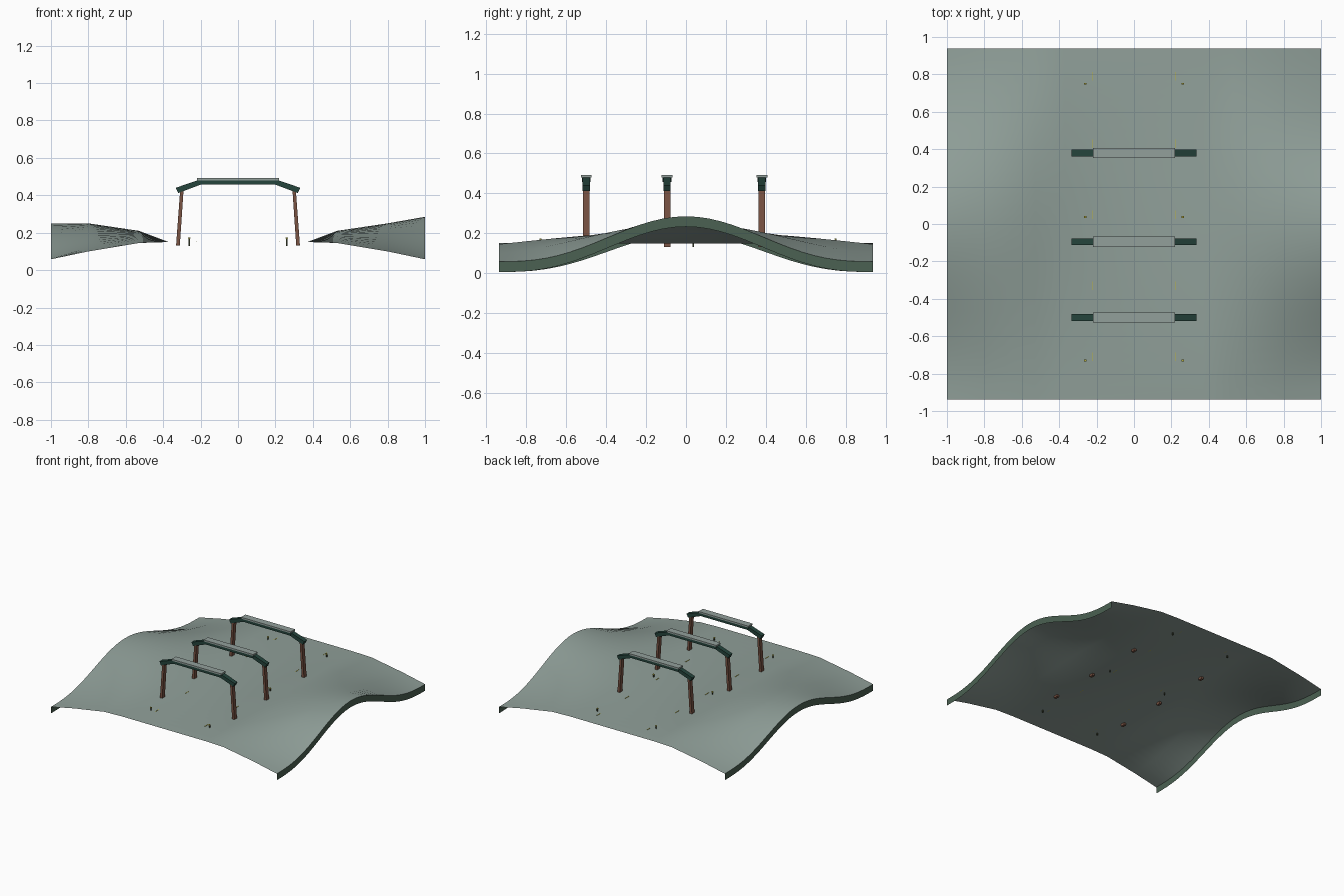
import bpy, bmesh, math
from mathutils import Matrix, Vector

cube = bpy.data.objects.get("Cube")
if cube:
    bpy.data.objects.remove(cube, do_unlink=True)


def material(name, rgb):
    m = bpy.data.materials.new(name)
    m.use_nodes = True
    m.diffuse_color = (*rgb, 1)
    m.node_tree.nodes["Principled BSDF"].inputs["Base Color"].default_value = (*rgb, 1)
    return m


GROUND = material("grey_green_ground", (0.28, 0.35, 0.32))
EDGE = material("moss_edge", (0.07, 0.12, 0.085))
STEEL = material("dark_green_steel", (0.018, 0.058, 0.045))
RUST = material("rust_brown", (0.19, 0.085, 0.055))
PANEL = material("pale_panel", (0.29, 0.35, 0.33))
YELLOW = material("yellow_paint", (0.5, 0.45, 0.05))
POST = material("dark_post", (0.05, 0.06, 0.03))


def finish(bm, name, mat, smooth=False):
    me = bpy.data.meshes.new(name)
    bm.to_mesh(me)
    bm.free()
    me.materials.append(mat)
    ob = bpy.data.objects.new(name, me)
    bpy.context.collection.objects.link(ob)
    if smooth:
        bpy.ops.object.select_all(action="DESELECT")
        ob.select_set(True)
        bpy.context.view_layer.objects.active = ob
        bpy.ops.object.shade_smooth_by_angle(angle=math.radians(40))
    return ob


def box(name, mat, centre, size):
    bm = bmesh.new()
    bmesh.ops.create_cube(bm, size=1, matrix=Matrix.Translation(centre) @ Matrix.Diagonal((*size, 1)))
    return finish(bm, name, mat)


def prism(name, mat, outline, y, depth):
    """Extrude an x-z outline along y, centred on y."""
    bm = bmesh.new()
    face = bm.faces.new([bm.verts.new((x, y - depth / 2, z)) for x, z in outline])
    ext = bmesh.ops.extrude_face_region(bm, geom=[face])
    verts = [g for g in ext["geom"] if isinstance(g, bmesh.types.BMVert)]
    bmesh.ops.translate(bm, verts=verts, vec=Vector((0, depth, 0)))
    bmesh.ops.recalc_face_normals(bm, faces=bm.faces)
    return finish(bm, name, mat)


# Ground: flat roadway between two rolling banks
HALF_Y, ROAD_Z, SKIRT = 0.938, 0.15, 0.052
# station x, height at the ends, height at the crest, sharpness of the crest
BANK = [(0.37, ROAD_Z, ROAD_Z, 1), (0.53, 0.145, 0.21, 1), (0.8, 0.1, 0.25, 1.6)]
LEFT = BANK + [(1, 0.058, 0.285, 2.7)]
RIGHT = BANK + [(1, 0.058, 0.25, 2.7)]
STATIONS = [(-x, a, b, p) for x, a, b, p in reversed(RIGHT)] + LEFT
YS = [HALF_Y * (i / 16 - 1) for i in range(33)]


def height(station, y):
    x, low, high, power = station
    return low + (high - low) * max(0, math.cos(math.pi * y / 2 / HALF_Y)) ** power


def sheet(name, mat, columns):
    bm = bmesh.new()
    cols = [[bm.verts.new(p) for p in col] for col in columns]
    for a, b in zip(cols, cols[1:]):
        for j in range(len(a) - 1):
            bm.faces.new((a[j], b[j], b[j + 1], a[j + 1]))
    return finish(bm, name, mat, True)


sheet("ground", GROUND, [[(s[0], y, height(s, y)) for y in YS] for s in STATIONS])

# Side skirts hanging below the outer edges of the banks
for side, s in (("right", STATIONS[0]), ("left", STATIONS[-1])):
    top = [(s[0], y, height(s, y)) for y in YS]
    low = [(x, y, z - SKIRT) for x, y, z in top]
    sheet(side + "_ground_edge", EDGE, [top, low] if s[0] > 0 else [low, top])

# Three gantries over the roadway
for n, y in enumerate((-0.5, -0.095, 0.38), 1):
    tag = f"gantry_{n}_"
    prism(tag + "beam", STEEL, [(-0.21, 0.457), (0.21, 0.457), (0.22, 0.482), (-0.22, 0.482)], y, 0.044)
    box(tag + "panel", PANEL, (0, y, 0.486), (0.44, 0.055, 0.012))
    for side, k in (("right", -1), ("left", 1)):
        wing = [(0.2, 0.457), (0.32, 0.412), (0.333, 0.44), (0.21, 0.482)]
        prism(tag + side + "_wing", STEEL, [(k * x, z) for x, z in wing], y, 0.036)
        leg = [(0.311, 0.132), (0.331, 0.132), (0.309, 0.43), (0.291, 0.43)]
        prism(tag + side + "_leg", RUST, [(k * x, z) for x, z in leg], y, 0.033)

# Roadside marker posts and thin painted dashes
for side, k in (("right", -1), ("left", 1)):
    for n, y in enumerate((-0.73, 0.037, 0.75), 1):
        box(f"{side}_marker_post_{n}", POST, (k * 0.26, y, 0.15), (0.007, 0.007, 0.04))
        box(f"{side}_marker_cap_{n}", YELLOW, (k * 0.26, y, 0.172), (0.012, 0.009, 0.006))
    for n, y in enumerate((-0.71, -0.33, 0.05, 0.43, 0.79), 1):
        box(f"{side}_road_dash_{n}", YELLOW, (k * 0.22, y, 0.151), (0.004, 0.045, 0.002))
